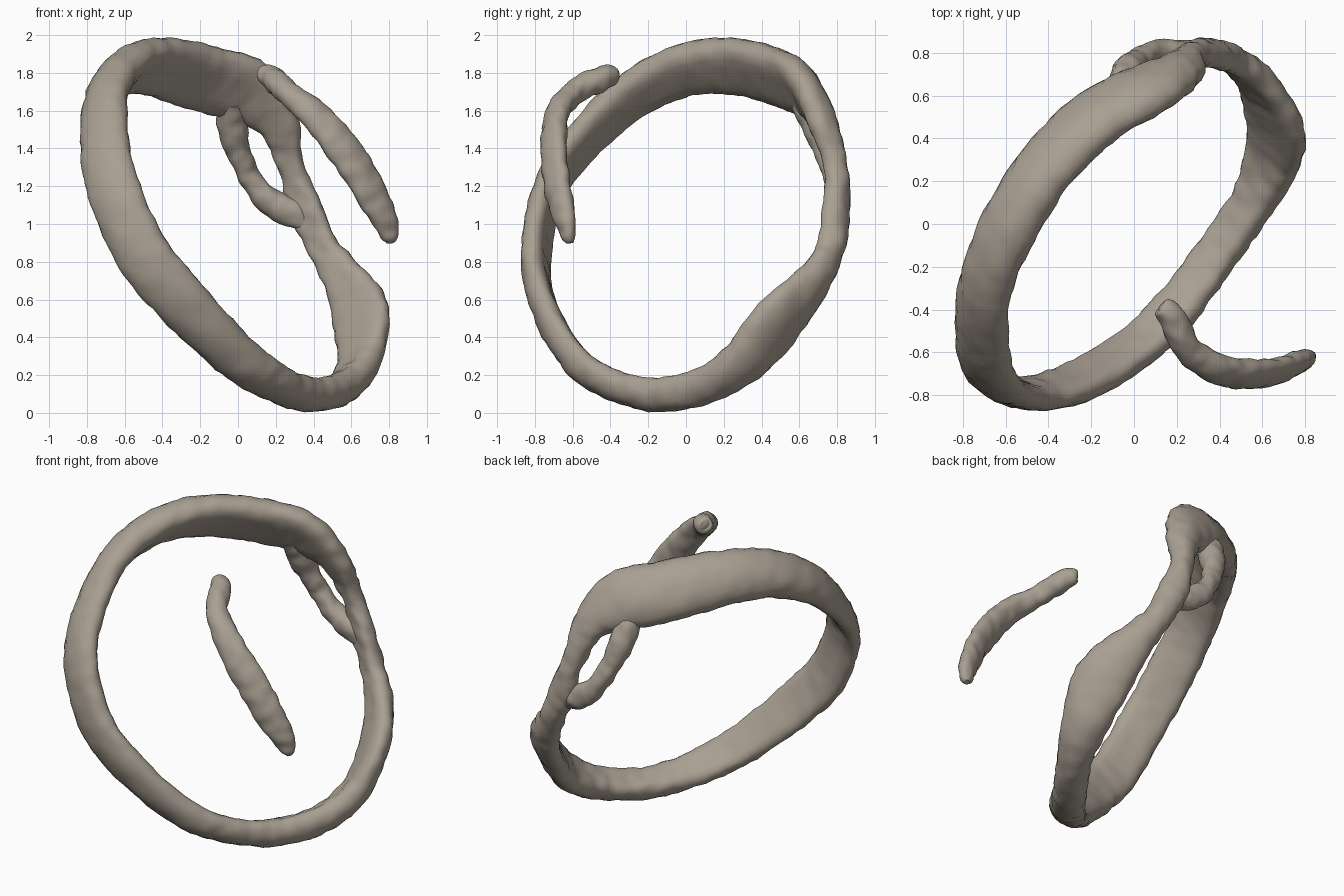
import bpy, math
from mathutils import Vector, noise

if "Cube" in bpy.data.objects:
    bpy.data.objects.remove(bpy.data.objects["Cube"])

mat = bpy.data.materials.new("weathered_tan")
mat.diffuse_color = (0.40, 0.35, 0.29, 1)
mat.use_nodes = True
mat.node_tree.nodes["Principled BSDF"].inputs["Base Color"].default_value = mat.diffuse_color
CENTRE = Vector((0, 0, 1))


def spline(a, b, c, d, t):
    """Catmull-Rom blend of four stations."""
    return [0.5 * (2*q + (r-p)*t + (2*p-5*q+4*r-s)*t*t + (3*q-p-3*r+s)*t**3)
            for p, q, r, s in zip(a, b, c, d)]


def sweep(name, stations, closed, thin_dir=None, steps=9, sides=20, hollow=0.0):
    """Sweep an oval along stations x, y, z, width, thickness, twist in degrees."""
    n = len(stations)
    get = (lambda i: stations[i % n]) if closed else (lambda i: stations[max(0, min(n-1, i))])
    path = [spline(get(i-1), get(i), get(i+1), get(i+2), k/steps)
            for i in range(n if closed else n-1) for k in range(steps)]
    if not closed:
        path.append(list(stations[-1]))
    m = len(path)
    verts, faces = [], []
    for i, (x, y, z, w, t, twist) in enumerate(path):
        p = Vector((x, y, z))
        lo, hi = (i-1) % m if closed else max(0, i-1), (i+1) % m if closed else min(m-1, i+1)
        tan = (Vector(path[hi][:3]) - Vector(path[lo][:3])).normalized()
        out = Vector(thin_dir) if thin_dir else p - CENTRE
        out = (out - tan * out.dot(tan)).normalized()
        side = tan.cross(out)
        ct, st = math.cos(math.radians(twist)), math.sin(math.radians(twist))
        side, out = side * ct - out * st, out * ct + side * st
        for j in range(sides):
            a = 2 * math.pi * j / sides
            c, s = math.cos(a), math.sin(a)
            r = s
            if s < 0:  # flatten the inner face into a shallow channel
                r = s * (1 - hollow * s * s)
            v = p + side * (c * w / 2) + out * (r * t / 2)
            v += (v - p).normalized() * 0.011 * noise.noise(v * 16)
            verts.append(v)
    for i in range(m if closed else m-1):
        for j in range(sides):
            a, b = i*sides, ((i+1) % m)*sides
            k = (j+1) % sides
            faces.append((a+j, a+k, b+k, b+j))
    if not closed:
        faces.append(tuple(range(sides-1, -1, -1)))
        faces.append(tuple(range((m-1)*sides, m*sides)))
    me = bpy.data.meshes.new(name)
    me.from_pydata(verts, [], faces)
    ob = bpy.data.objects.new(name, me)
    bpy.context.collection.objects.link(ob)
    me.materials.append(mat)
    bpy.context.view_layer.objects.active = ob
    ob.select_set(True)
    bpy.ops.object.mode_set(mode='EDIT')
    bpy.ops.mesh.select_all(action='SELECT')
    bpy.ops.mesh.normals_make_consistent(inside=False)
    bpy.ops.object.mode_set(mode='OBJECT')
    bpy.ops.object.shade_smooth_by_angle(angle=math.radians(50))
    ob.select_set(False)
    return ob


# Main tilted loop, starting at the bottom and rising up the back
sweep("twisted_loop", [
    (0.37, -0.16, 0.105, .21, .20, 0), (0.54, 0.08, 0.145, .21, .21, 0),
    (0.64, 0.30, 0.27, .29, .20, 0), (0.655, 0.48, 0.48, .36, .18, 0),
    (0.58, 0.65, 0.67, .26, .17, 0), (0.46, 0.755, 0.86, .17, .16, 0),
    (0.355, 0.79, 1.08, .19, .15, 0), (0.28, 0.785, 1.30, .14, .15, 0),
    (0.21, 0.71, 1.53, .23, .18, 15), (0.05, 0.62, 1.70, .37, .21, 24),
    (-0.18, 0.49, 1.77, .38, .23, 24), (-0.41, 0.26, 1.83, .35, .24, 22),
    (-0.58, -0.01, 1.81, .31, .24, 14), (-0.69, -0.28, 1.68, .29, .21, 4),
    (-0.71, -0.53, 1.45, .29, .18, -10), (-0.66, -0.715, 1.19, .29, .16, -18),
    (-0.51, -0.785, 0.85, .30, .16, -18), (-0.29, -0.745, 0.58, .29, .17, -18),
    (0.00, -0.58, 0.29, .25, .18, -14), (0.19, -0.40, 0.165, .23, .18, -6),
], True, hollow=0.35)

# Short second strand that makes the split at the back
sweep("split_strand", [
    (0.37, 0.79, 1.00, .08, .08, 0), (0.28, 0.79, 1.06, .15, .12, 0),
    (0.18, 0.80, 1.11, .15, .13, 0),
    (0.08, 0.79, 1.22, .12, .12, 0), (0.01, 0.75, 1.36, .13, .13, 0),
    (-0.03, 0.70, 1.50, .16, .16, 0), (-0.04, 0.62, 1.65, .14, .14, 0),
], False)

# Loose curved piece floating at the front
sweep("loose_twig", [
    (0.13, -0.375, 1.80, .04, .04, 0), (0.145, -0.39, 1.795, .10, .10, 0),
    (0.19, -0.46, 1.765, .13, .13, 0), (0.25, -0.58, 1.705, .13, .13, 0),
    (0.37, -0.67, 1.61, .16, .12, 0), (0.50, -0.70, 1.47, .19, .12, 0),
    (0.63, -0.695, 1.29, .19, .12, 0), (0.74, -0.66, 1.10, .17, .11, 0),
    (0.80, -0.625, 0.95, .11, .08, 0), (0.81, -0.615, 0.90, .04, .04, 0),
], False, thin_dir=(0.35, -0.85, 0.25))
